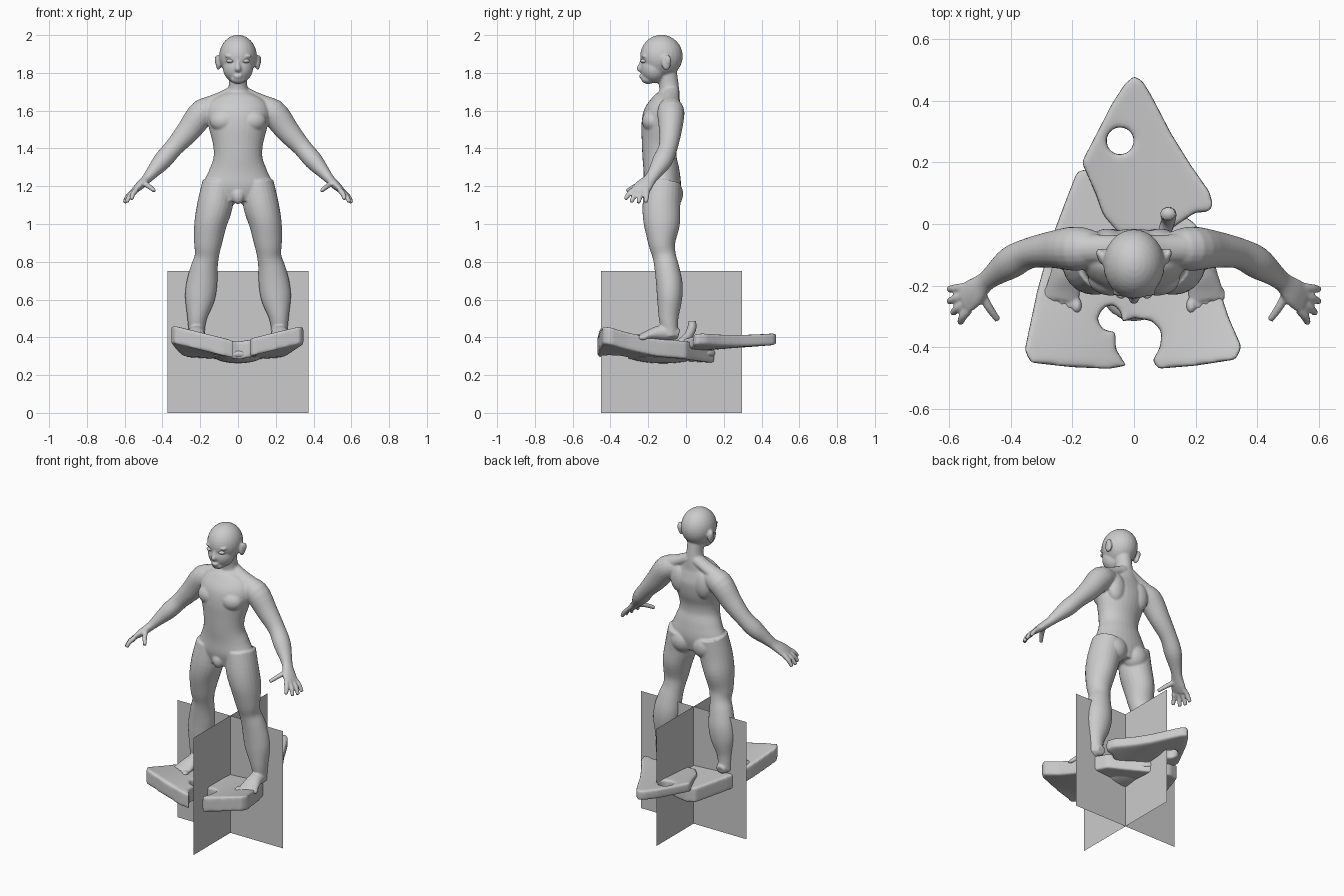
import bpy, bmesh, math
from mathutils import Vector, Matrix

AX_X, AX_Y = Vector((1, 0, 0)), Vector((0, 1, 0))


def tube(bm, pts, ref=AX_Y, seg=20, sub=4):
    """Loft ellipses (x, y, z, ra, rb) along a smooth path."""
    P = [Vector(p) for p in pts]
    path = []
    for i in range(len(P) - 1):
        a, b, c, d = P[max(i - 1, 0)], P[i], P[i + 1], P[min(i + 2, len(P) - 1)]
        for k in range(sub):
            t = k / sub
            path.append(0.5 * (2 * b + (c - a) * t + (2 * a - 5 * b + 4 * c - d) * t * t
                               + (3 * b - a - 3 * c + d) * t ** 3))
    path.append(P[-1])
    rings = []
    for i, p in enumerate(path):
        q, r = path[max(i - 1, 0)], path[min(i + 1, len(path) - 1)]
        t = Vector(r[:3]) - Vector(q[:3])
        t.normalize()
        u = ref.cross(t).normalized()
        v = t.cross(u)
        rings.append([bm.verts.new(Vector(p[:3]) + u * p[3] * math.cos(w) + v * p[4] * math.sin(w))
                      for w in (2 * math.pi * j / seg for j in range(seg))])
    for A, B in zip(rings, rings[1:]):
        for j in range(seg):
            k = (j + 1) % seg
            bm.faces.new((A[j], A[k], B[k], B[j]))
    bm.faces.new(rings[0][::-1])
    bm.faces.new(rings[-1])


def blob(bm, c, r):
    m = Matrix.Translation(c) @ Matrix.Diagonal((*r, 1))
    bmesh.ops.create_uvsphere(bm, u_segments=24, v_segments=16, radius=1, matrix=m)


def make(name, bm, voxel=None, smooth=4, cutter=None):
    """Turn a bmesh into an object; optionally cut, fuse by remeshing and relax."""
    me = bpy.data.meshes.new(name)
    bm.to_mesh(me)
    bm.free()
    ob = bpy.data.objects.new(name, me)
    bpy.context.collection.objects.link(ob)
    if cutter:
        m = ob.modifiers.new("hole", 'BOOLEAN')
        m.object, m.operation = cutter, 'DIFFERENCE'
    if voxel:
        m = ob.modifiers.new("fuse", 'REMESH')
        m.mode, m.voxel_size = 'VOXEL', voxel
        m = ob.modifiers.new("relax", 'SMOOTH')
        m.factor, m.iterations = 0.5, smooth
        dg = bpy.context.evaluated_depsgraph_get()
        ob.data = bpy.data.meshes.new_from_object(ob.evaluated_get(dg))
        ob.modifiers.clear()
    for f in ob.data.polygons:
        f.use_smooth = True
    return ob


def slab(name, outline, half, height, cutter=None):
    """Rounded plate from an outline, bent by height(x, y)."""
    bm = bmesh.new()
    f = bm.faces.new([bm.verts.new((x, y, -half)) for x, y in outline])
    ex = bmesh.ops.extrude_face_region(bm, geom=[f])
    bmesh.ops.translate(bm, vec=(0, 0, 2 * half),
                        verts=[v for v in ex['geom'] if isinstance(v, bmesh.types.BMVert)])
    bmesh.ops.recalc_face_normals(bm, faces=bm.faces)
    ob = make(name, bm, 0.009, 10, cutter)
    for v in ob.data.vertices:
        v.co.z += height(v.co.x, v.co.y)
    return ob


# --- figure: torso, neck and head
bm = bmesh.new()
tube(bm, [(0, -.125, 1.12, .12, .08), (0, -.125, 1.2, .182, .098), (0, -.13, 1.28, .155, .095),
          (0, -.14, 1.35, .13, .09), (0, -.14, 1.42, .132, .094), (0, -.13, 1.5, .152, .107),
          (0, -.12, 1.58, .168, .106), (0, -.105, 1.64, .15, .082), (0, -.09, 1.685, .085, .058),
          (0, -.09, 1.725, .05, .052), (0, -.105, 1.82, .05, .055)], seg=32)
blob(bm, (0, -.13, 1.888), (.1, .113, .113))
blob(bm, (0, -.168, 1.825), (.08, .073, .08))
blob(bm, (0, -.2, 1.768), (.04, .037, .027))
blob(bm, (0, -.236, 1.785), (.024, .012, .006))
blob(bm, (0, -.234, 1.775), (.02, .012, .006))
tube(bm, [(0, -.228, 1.875, .01, .012), (0, -.238, 1.845, .011, .012), (0, -.246, 1.822, .016, .015),
          (0, -.236, 1.812, .012, .01)], seg=12)
blob(bm, (0, -.2, 1.15), (.035, .03, .045))

for s in (1, -1):
    # ears, brows, chest, shoulder blades, buttocks
    blob(bm, (s * .104, -.105, 1.855), (.014, .026, .04))
    blob(bm, (s * .114, -.095, 1.868), (.009, .016, .026))
    blob(bm, (s * .042, -.222, 1.888), (.03, .014, .008))
    blob(bm, (s * .075, -.175, 1.545), (.075, .058, .06))
    blob(bm, (s * .085, -.06, 1.56), (.06, .045, .09))
    blob(bm, (s * .078, -.085, 1.16), (.08, .07, .08))
    tube(bm, [(s * .02, -.075, 1.70, .035, .04), (s * .09, -.08, 1.665, .035, .045),
              (s * .17, -.08, 1.625, .045, .05)], seg=16)
    # arm and palm
    tube(bm, [(s * x, y, z, a, b) for x, y, z, a, b in (
        (.11, -.085, 1.61, .06, .055), (.185, -.08, 1.59, .073, .072), (.265, -.083, 1.49, .063, .06),
        (.34, -.095, 1.405, .05, .05), (.40, -.125, 1.335, .049, .053), (.455, -.165, 1.272, .034, .038),
        (.485, -.19, 1.237, .026, .034), (.52, -.222, 1.203, .023, .047), (.55, -.245, 1.175, .016, .05))])
    # fingers and thumb
    for base, tip in (((.548, -.205, 1.178), (.602, -.212, 1.115)), ((.55, -.232, 1.176), (.602, -.252, 1.112)),
                      ((.547, -.258, 1.176), (.59, -.29, 1.115)), ((.538, -.28, 1.18), (.565, -.322, 1.13)),
                      ((.495, -.225, 1.215), (.442, -.312, 1.175))):
        a, b = Vector(base), Vector(tip)
        mid = a.lerp(b, .5) + Vector((.004, 0, .005))
        tube(bm, [(s * p.x, p.y, p.z, r, r) for p, r in ((a, .015), (mid, .014), (b, .011))], seg=12)
    # leg
    tube(bm, [(s * x, y, z, a, b) for x, y, z, a, b in (
        (.10, -.12, 1.22, .088, .095), (.122, -.13, 1.1, .094, .1), (.146, -.128, 1.0, .086, .096),
        (.159, -.128, .9, .074, .072), (.165, -.115, .83, .064, .062), (.18, -.1, .76, .073, .066),
        (.192, -.088, .68, .082, .07), (.203, -.087, .6, .078, .066), (.216, -.092, .51, .054, .053),
        (.219, -.088, .45, .044, .046), (.219, -.085, .405, .042, .042))], seg=24)
    blob(bm, (s * .16, -.15, .87), (.04, .035, .045))
    # foot and toes
    tube(bm, [(s * x, y, z, a, b) for x, y, z, a, b in (
        (.215, -.038, .415, .026, .028), (.216, -.08, .425, .042, .042), (.222, -.15, .422, .038, .046),
        (.23, -.21, .408, .024, .056), (.234, -.245, .4, .017, .056))], ref=AX_X)
    for i in range(5):
        r = .019 if i == 0 else .013
        blob(bm, (s * (.186 + i * .0245), -.265 + .009 * i, .398), (r * .9, .026, r))
make("body", bm, 0.006, 4)

# eyes
for s, side in ((1, "left"), (-1, "right")):
    bm = bmesh.new()
    blob(bm, (s * .042, -.222, 1.863), (.02, .02, .011))
    make("eye_" + side, bm)

# --- board: front plate with a notched nose, curled up at its front corners
front = [(-.355, -.41), (-.335, -.45), (-.2, -.465), (-.08, -.47), (-.025, -.46), (-.06, -.405),
         (-.06, -.35), (-.10, -.345), (-.12, -.31), (-.10, -.27), (-.065, -.26), (-.04, -.29),
         (-.04, -.32), (0, -.305), (.06, -.315), (.09, -.35), (.085, -.4), (.06, -.445),
         (.08, -.47), (.2, -.46), (.33, -.44), (.35, -.4), (.31, -.31), (.28, -.22), (.24, -.1),
         (.2, 0), (.13, .05), (0, .15), (-.12, .185), (-.185, .17), (-.22, .08), (-.265, -.04), (-.315, -.22)]


def front_height(x, y):
    lift = min(1, max(.25, .25 + (-.15 - y) * 2.6))
    return .33 + .25 * abs(x) * lift - .06 * max(0, y + .15)


slab("board_front", front, .047, front_height)

# rear plate with a round hole
bm = bmesh.new()
bmesh.ops.create_cone(bm, segments=24, radius1=.045, radius2=.045, depth=.4, cap_ends=True,
                      matrix=Matrix.Translation((-.045, .27, 0)))
cutter = make("hole_cutter", bm)
cutter.hide_render = True
rear = [(0, .48), (-.03, .455), (-.075, .385), (-.1, .335), (-.17, .2), (-.125, .1), (-.1, .03), (-.05, -.03),
        (.1, -.03), (.15, .005), (.2, .038), (.24, .038), (.257, .06), (.245, .105), (.185, .19),
        (.12, .295), (.055, .42), (.027, .465)]
slab("board_rear", rear, .031, lambda x, y: .355 + .075 * y + .5 * x * x, cutter)
bpy.data.objects.remove(cutter)

# rounded keel under the board
bm = bmesh.new()
blob(bm, (0, -.12, .312), (.14, .2, .05))
blob(bm, (-.06, .06, .315), (.13, .11, .042))
make("keel", bm, 0.01, 5)

# curled stalk behind the heel
bm = bmesh.new()
tube(bm, [(.05, -.09, .35, .02, .02), (.09, -.04, .365, .022, .022), (.11, .005, .40, .022, .022),
          (.112, .03, .445, .024, .026), (.11, .033, .485, .02, .024)], ref=AX_X)
make("stalk", bm)

# --- crossed flat panels
for name, q in (("panel_across", [(-.373, -.077), (.373, -.077)]), ("panel_lengthwise", [(0, -.45), (0, .297)])):
    bm = bmesh.new()
    (x0, y0), (x1, y1) = q
    bm.faces.new([bm.verts.new(p) for p in ((x0, y0, 0), (x1, y1, 0), (x1, y1, .75), (x0, y0, .75))])
    make(name, bm)
